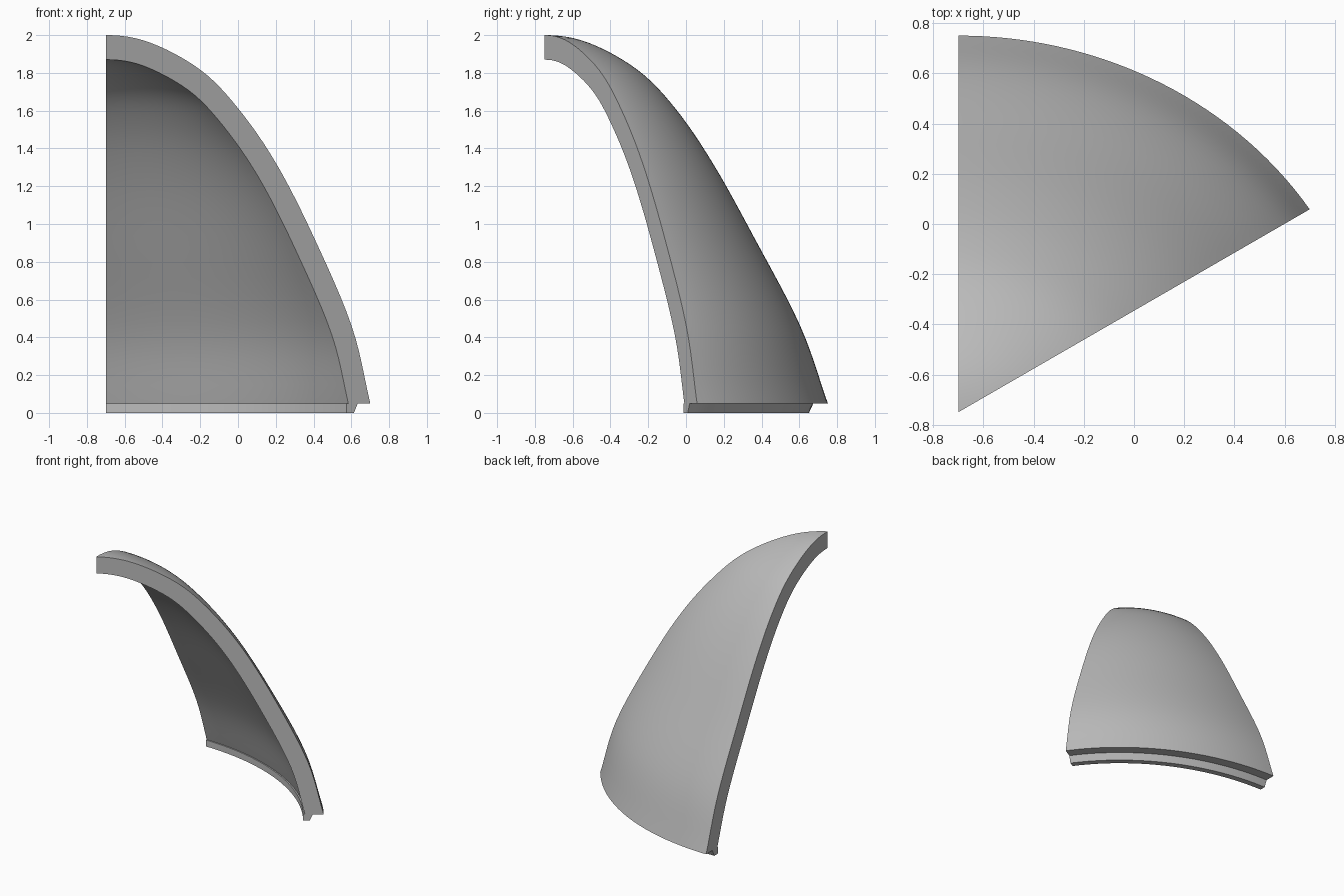
import bpy
import bmesh
import math
from mathutils import Vector

cube = bpy.data.objects.get("Cube")
if cube:
    bpy.data.objects.remove(cube)

AXIS_X, AXIS_Y = -0.70, -0.75
WALL, BASE_Z = 0.13, 0.05
COLUMNS, STEPS = 32, 6

# Outer wall: height, radius at the 30 degree cut, radius at the 90 degree cut
ROWS = [Vector(r) for r in (
    (2.0, 0, 0), (1.96, 0.272, 0.233), (1.815, 0.58, 0.495),
    (1.61, 0.811, 0.695), (1.32, 1.042, 0.893), (0.93, 1.272, 1.11),
    (0.46, 1.503, 1.355), (BASE_Z, 1.617, 1.501))]


def smooth_rows(rows):
    """Smooth curve through the rows, mirrored across the axis at the top."""
    first = Vector((rows[1][0], -rows[1][1], -rows[1][2]))
    last = rows[-1] * 2 - rows[-2]
    pts = [first] + rows + [last]
    out = []
    for a, b, c, d in zip(pts, pts[1:], pts[2:], pts[3:]):
        for i in range(STEPS):
            t = i / STEPS
            out.append(0.5 * (2 * b + (c - a) * t + (2 * a - 5 * b + 4 * c - d) * t ** 2
                              + (3 * b - a - 3 * c + d) * t ** 3))
    return out + [rows[-1]]


def section(angle, rows):
    """Closed radius/height outline of the shell at one angle."""
    w = math.cos(angle) ** 2 / 0.75
    outer = [Vector((0, rows[0][0]))]
    for z, r30, r90 in rows[1:]:
        outer.append(Vector(((w / r30 ** 2 + (1 - w) / r90 ** 2) ** -0.5, z)))
    # Inner wall, offset along the normals
    inner = [Vector((0, outer[0].y - WALL))]
    for i in range(1, len(outer)):
        tangent = (outer[min(i + 1, len(outer) - 1)] - outer[i - 1]).normalized()
        inner.append(outer[i] + WALL * Vector((tangent.y, -tangent.x)))
    inner[-1] += tangent * ((BASE_Z - inner[-1].y) / tangent.y)
    # Stepped lip below the rim
    rim = outer[-1].x
    lip = [Vector((rim - 0.077, BASE_Z)), Vector((rim - 0.1, 0)),
           Vector((rim - 0.146, 0)), Vector((rim - 0.146, BASE_Z))]
    return outer + lip + inner[::-1]


# Sweep the section through one sixth of a turn
bm = bmesh.new()
rows = smooth_rows(ROWS)
columns = []
for i in range(COLUMNS + 1):
    angle = math.radians(30 + 60 * i / COLUMNS)
    columns.append([bm.verts.new((AXIS_X + p.x * math.cos(angle),
                                  AXIS_Y + p.x * math.sin(angle), p.y))
                    for p in section(angle, rows)])
for a, b in zip(columns, columns[1:]):
    for j in range(len(a) - 1):
        bm.faces.new((a[j], a[j + 1], b[j + 1], b[j]))
# Flat cut faces
bm.faces.new(columns[0][::-1])
bm.faces.new(columns[-1])
bmesh.ops.remove_doubles(bm, verts=bm.verts, dist=0.0002)
bmesh.ops.recalc_face_normals(bm, faces=bm.faces)

mesh = bpy.data.meshes.new("dome_segment")
bm.to_mesh(mesh)
bm.free()
dome = bpy.data.objects.new("dome_segment", mesh)
bpy.context.collection.objects.link(dome)

# Plain grey material
grey = bpy.data.materials.new("light_grey")
grey.use_nodes = True
colour = (0.5, 0.5, 0.5, 1)
grey.diffuse_color = colour
grey.node_tree.nodes["Principled BSDF"].inputs["Base Color"].default_value = colour
mesh.materials.append(grey)

bpy.context.view_layer.objects.active = dome
dome.select_set(True)
bpy.ops.object.shade_smooth_by_angle(angle=math.radians(30))
